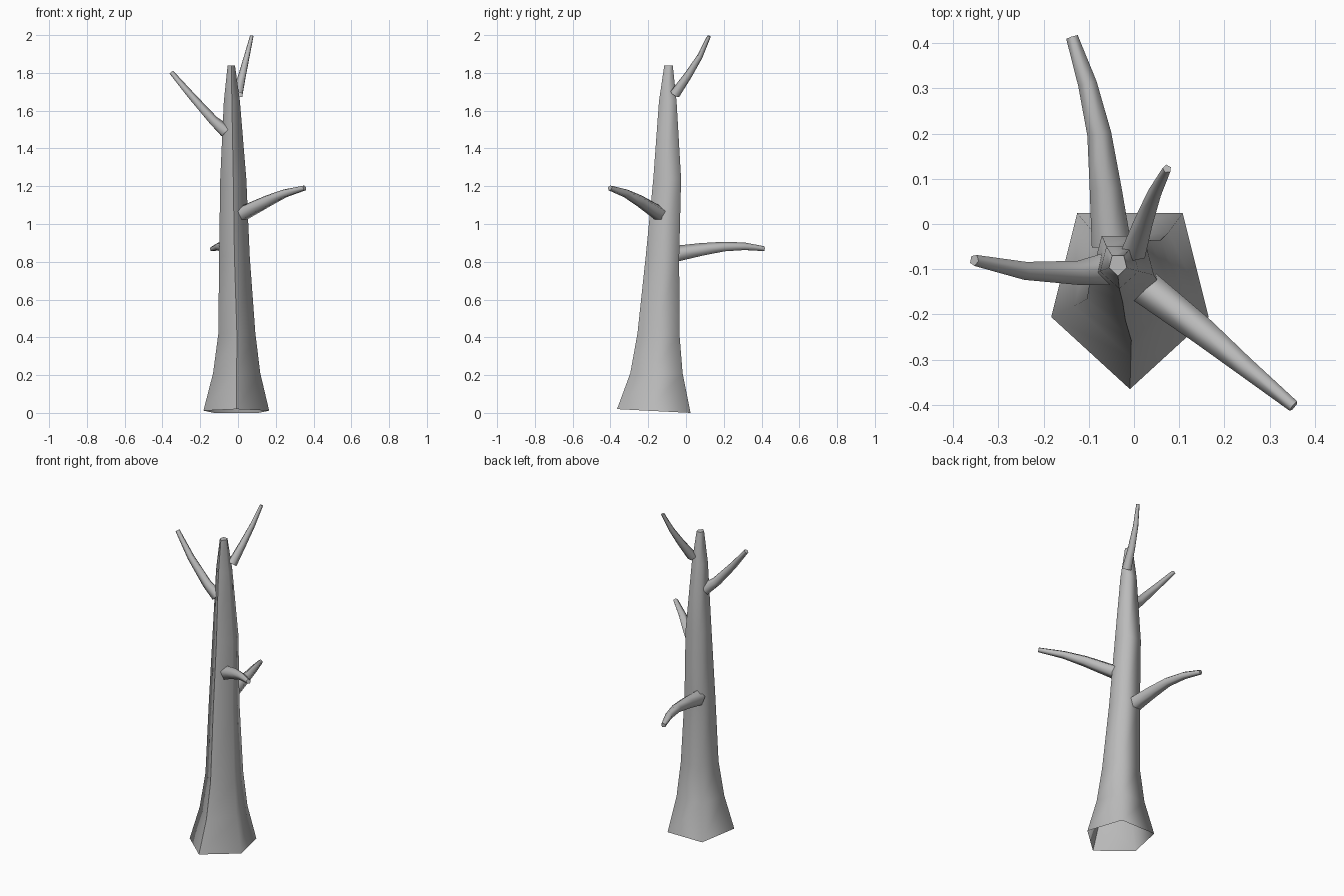
import bpy, bmesh, math
from mathutils import Vector

cube = bpy.data.objects.get("Cube")
if cube:
    bpy.data.objects.remove(cube, do_unlink=True)

bark = bpy.data.materials.new("grey bark")
bark.use_nodes = True
bark.diffuse_color = (0.5, 0.5, 0.5, 1)
bark.node_tree.nodes["Principled BSDF"].inputs["Base Color"].default_value = (0.5, 0.5, 0.5, 1)


def skin(name, rings):
    """Skin five-sided rings into a tube, open at the root and capped at the tip."""
    bm = bmesh.new()
    loops = [[bm.verts.new(p) for p in ring] for ring in rings]
    for a, b in zip(loops, loops[1:]):
        for i in range(len(a)):
            j = (i + 1) % len(a)
            bm.faces.new((a[i], a[j], b[j], b[i]))
    bm.faces.new(loops[-1])
    bm.normal_update()
    mesh = bpy.data.meshes.new(name)
    bm.to_mesh(mesh)
    bm.free()
    mesh.materials.append(bark)
    obj = bpy.data.objects.new(name, mesh)
    bpy.context.collection.objects.link(obj)
    bpy.ops.object.select_all(action='DESELECT')
    obj.select_set(True)
    bpy.context.view_layer.objects.active = obj
    bpy.ops.object.shade_smooth_by_angle(angle=math.radians(78))
    return obj


# Trunk: pentagon with its point to the front, placed in each level's bounds
PENTAGON = [(0, 0), (1, 0.41), (0.67, 1), (-0.67, 1), (-1, 0.41)]


def trunk_ring(z, x0, x1, y0, y1, tilt=0):
    cx, half, depth = (x0 + x1) / 2, (x1 - x0) / 2, y1 - y0
    return [Vector((cx + half * u, y0 + depth * v, z - tilt * v)) for u, v in PENTAGON]


skin("trunk", [
    trunk_ring(0.02, -0.183, 0.165, -0.365, 0.024, tilt=0.02),
    trunk_ring(0.21, -0.132, 0.118, -0.295, -0.018),
    trunk_ring(0.42, -0.104, 0.092, -0.257, -0.035),
    trunk_ring(0.83, -0.100, 0.062, -0.213, -0.036),
    trunk_ring(1.24, -0.094, 0.044, -0.173, -0.026),
    trunk_ring(1.65, -0.075, 0.010, -0.143, -0.050),
    trunk_ring(1.84, -0.055, -0.016, -0.115, -0.070),
])


# Branches: tapered five-sided tubes along a bent path of (x, y, z, radius)
def branch(name, path):
    pts = [Vector(p[:3]) for p in path]
    rings = []
    for i, p in enumerate(pts):
        t = (pts[min(i + 1, len(pts) - 1)] - pts[max(i - 1, 0)]).normalized()
        side = t.cross(Vector((0, 0, 1))).normalized()
        up = side.cross(t)
        r = path[i][3]
        angles = [math.radians(90 - 72 * k) for k in range(5)]
        rings.append([p + r * (math.cos(a) * side + math.sin(a) * up) for a in reversed(angles)])
    # Wind the faces outward
    a, b, c = rings[0][0], rings[0][1], rings[1][0]
    if (b - a).cross(c - a).dot(a - pts[0]) < 0:
        rings = [ring[::-1] for ring in rings]
    skin(name, rings)


branch("back_branch", [
    (-0.05, -0.045, 0.84, 0.046), (-0.063, 0.08, 0.862, 0.037),
    (-0.077, 0.2, 0.878, 0.028), (-0.103, 0.31, 0.88, 0.022), (-0.137, 0.413, 0.868, 0.014)])
branch("front_left_branch", [
    (0.025, -0.14, 1.055, 0.041), (0.155, -0.24, 1.12, 0.032),
    (0.245, -0.315, 1.16, 0.023), (0.353, -0.403, 1.19, 0.014)])
branch("right_branch", [
    (-0.066, -0.1, 1.49, 0.038), (-0.13, -0.108, 1.545, 0.028),
    (-0.245, -0.103, 1.675, 0.021), (-0.353, -0.08, 1.803, 0.013)])
branch("top_branch", [
    (0, -0.06, 1.685, 0.029), (0.023, 0.01, 1.785, 0.022),
    (0.047, 0.072, 1.885, 0.016), (0.073, 0.122, 1.995, 0.010)])
